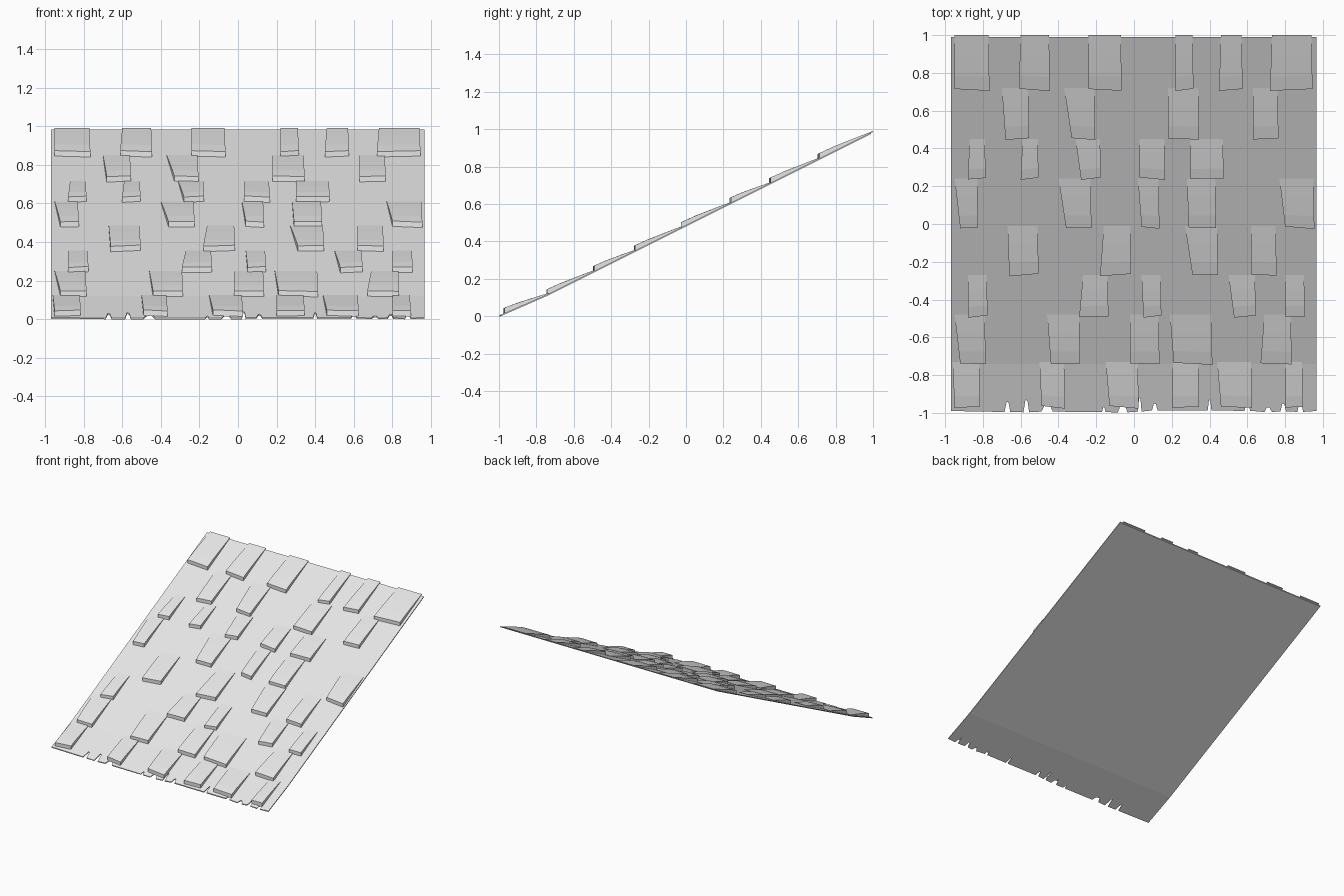
import bpy, bmesh, random

random.seed(4)
cube = bpy.data.objects.get("Cube")
if cube:
    bpy.data.objects.remove(cube, do_unlink=True)

grey = bpy.data.materials.new("plain grey")
grey.use_nodes = True
colour = (0.8, 0.8, 0.8, 1)
grey.diffuse_color = colour
grey.node_tree.nodes["Principled BSDF"].inputs["Base Color"].default_value = colour

EAVE, BEND, RIDGE = -0.99, -0.74, 0.99
LEFT, RIGHT = -0.97, 0.965


def roof_z(y):
    """Height of the deck's upper surface, which flattens towards the eave."""
    if y < BEND:
        return 0.009 + (y - EAVE) * 0.436
    return 0.118 + (y - BEND) * 0.5


def make_object(name, bm):
    bmesh.ops.recalc_face_normals(bm, faces=bm.faces)
    mesh = bpy.data.meshes.new(name)
    bm.to_mesh(mesh)
    bm.free()
    mesh.materials.append(grey)
    obj = bpy.data.objects.new(name, mesh)
    bpy.context.collection.objects.link(obj)
    return obj


# Roof deck: a thin bent sheet with splits along its front edge
splits = [(-67, 3, 5), (-57, 3, 6), (-46, 6, 4), (-16, 2, 2), (-6, 5, 4), (3, 2, 7),
          (11, 3, 4), (40, 2, 6), (60, 3, 4), (71, 4, 2), (79, 3, 4), (88, 3, 5)]
edge = [(LEFT, EAVE)]
for centre, width, depth in splits:
    x, half, cut = centre / 100, width / 200, depth / 100
    drop = random.uniform(-0.008, 0.004)
    edge += [(x - half, EAVE + drop), (x - half * 0.3, EAVE + cut),
             (x + half * 0.4, EAVE + cut * 0.9), (x + half, EAVE + drop)]
edge.append((RIGHT, EAVE))

bm = bmesh.new()


def deck_vert(x, y):
    return bm.verts.new((x, y, roof_z(y)))


front = [deck_vert(x, y) for x, y in edge]
bend = [deck_vert(RIGHT, BEND), deck_vert(LEFT, BEND)]
ridge = [deck_vert(RIGHT, RIDGE), deck_vert(LEFT, RIDGE)]
bm.faces.new(front + bend)
bm.faces.new([bend[1], bend[0], ridge[0], ridge[1]])
shell = bmesh.ops.extrude_face_region(bm, geom=list(bm.faces))
for v in shell["geom"]:
    if isinstance(v, bmesh.types.BMVert):
        v.co.z = max(0, v.co.z - 0.008)
make_object("roof_deck", bm)


# Shingles: tapered, slightly bowed wedges that lift at their lower end
def make_shingle(name, top, bottom, left_top, left_low, right):
    bm = bmesh.new()
    rings = []
    tilt = random.uniform(-0.008, 0.008)
    for t, lift in ((0, 0.003), (0.35, 0.014), (0.75, 0.025), (1, 0.028)):
        ring = []
        left = left_top + (left_low - left_top) * t
        for x, side in ((left, -1), (right + 0.005 * t, 1)):
            y = top + (bottom - top) * t + side * tilt * t
            z = roof_z(y)
            ring += [bm.verts.new((x, y, z - 0.003)), bm.verts.new((x, y, z + lift))]
        low_l, high_l, low_r, high_r = ring
        rings.append([low_l, high_l, high_r, low_r])
    bm.faces.new(rings[0])
    bm.faces.new(rings[-1])
    for a, b in zip(rings, rings[1:]):
        for i in range(4):
            j = (i + 1) % 4
            bm.faces.new([a[i], a[j], b[j], b[i]])
    make_object(name, bm)


# Courses from ridge to eave: top, bottom, then (upper left, lower left, right), in hundredths
courses = [
    (100, 71, [(-95, -95, -77), (-60, -61, -45), (-24, -24, -7),
               (22, 22, 31), (46, 45, 57), (73, 72, 94)]),
    (72, 45, [(-70, -68, -56), (-37, -33, -21), (18, 18, 34), (63, 63, 76)]),
    (45, 24, [(-87, -88, -79), (-59, -60, -51), (-31, -28, -18), (3, 3, 16), (30, 30, 47)]),
    (24, -2, [(-95, -92, -83), (-40, -36, -23), (2, 4, 13), (28, 29, 43), (77, 80, 95)]),
    (-1, -27, [(-67, -66, -51), (-16, -18, -2), (27, 31, 44), (62, 62, 75)]),
    (-27, -49, [(-88, -88, -78), (-27, -29, -14), (4, 5, 14), (50, 53, 64), (80, 80, 90)]),
    (-48, -74, [(-95, -92, -79), (-46, -44, -29), (-2, -2, 13), (19, 21, 41), (69, 67, 83)]),
    (-73, -97, [(-96, -95, -82), (-50, -49, -37), (-15, -13, 2),
                (20, 20, 34), (44, 46, 62), (80, 80, 89)]),
]
for row, (top, bottom, shingles) in enumerate(courses, 1):
    for n, spans in enumerate(shingles, 1):
        make_shingle(f"shingle_{row}_{n}", top / 100, bottom / 100, *(s / 100 for s in spans))
